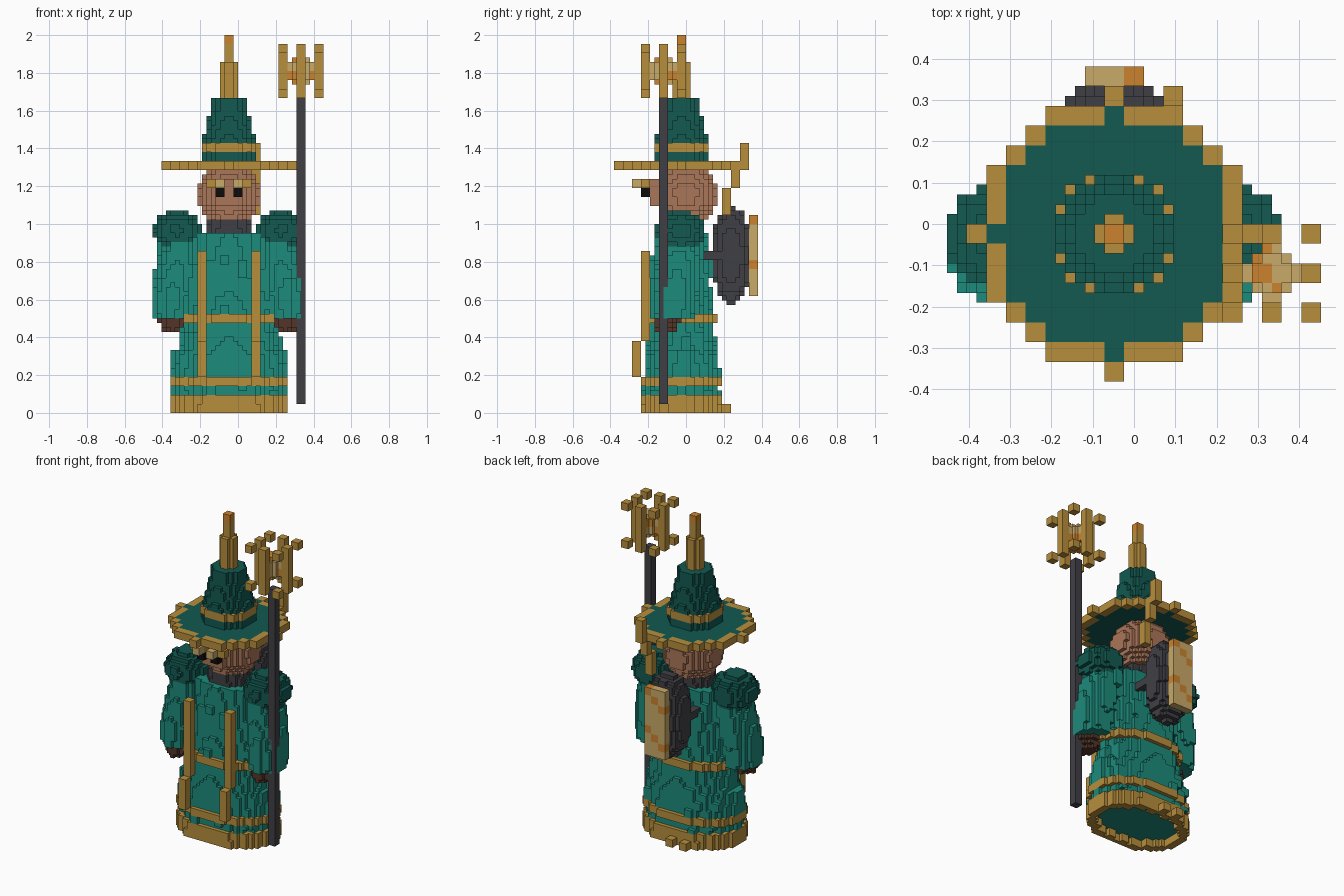
import bpy, math, random

if "Cube" in bpy.data.objects:
    bpy.data.objects.remove(bpy.data.objects["Cube"])

random.seed(4)
V = 2 / 42            # full voxel
H = V / 2             # half voxel, used for the rounded parts
CX, CY = -V, -H       # axis of the figure


def srgb(r, g, b):
    return tuple((c / 255) ** 2.2 for c in (r, g, b)) + (1,)


COLORS = {
    "teal": srgb(34, 138, 122), "dark_teal": srgb(25, 90, 82), "gold": srgb(182, 141, 62),
    "tan": srgb(200, 168, 104), "orange": srgb(202, 130, 50), "skin": srgb(170, 117, 90),
    "brown": srgb(84, 56, 46), "grey": srgb(66, 66, 71), "black": srgb(20, 20, 20)}
MATS = {}
for key, col in COLORS.items():
    MATS[key] = bpy.data.materials.new(key)
    MATS[key].diffuse_color = col

SIDES = {
    (1, 0, 0): ((1, 0, 0), (1, 1, 0), (1, 1, 1), (1, 0, 1)),
    (-1, 0, 0): ((0, 0, 0), (0, 0, 1), (0, 1, 1), (0, 1, 0)),
    (0, 1, 0): ((0, 1, 0), (0, 1, 1), (1, 1, 1), (1, 1, 0)),
    (0, -1, 0): ((0, 0, 0), (1, 0, 0), (1, 0, 1), (0, 0, 1)),
    (0, 0, 1): ((0, 0, 1), (1, 0, 1), (1, 1, 1), (0, 1, 1)),
    (0, 0, -1): ((0, 0, 0), (0, 1, 0), (1, 1, 0), (1, 0, 0))}


def skin_cells(name, color, cells, size=H, origin=(0, 0, 0)):
    """Mesh the exposed faces of a set of integer cells."""
    verts, faces = {}, []
    for c in cells:
        for n, quad in SIDES.items():
            if (c[0] + n[0], c[1] + n[1], c[2] + n[2]) in cells:
                continue
            faces.append([verts.setdefault((c[0] + q[0], c[1] + q[1], c[2] + q[2]), len(verts))
                          for q in quad])
    me = bpy.data.meshes.new(name)
    me.from_pydata([tuple(p[a] * size + origin[a] for a in range(3)) for p in verts], [], faces)
    me.materials.append(MATS[color])
    ob = bpy.data.objects.new(name, me)
    bpy.context.collection.objects.link(ob)
    return ob


def block(i0, i1, j0, j1, k0, k1):
    return {(i, j, k) for i in range(i0, i1 + 1) for j in range(j0, j1 + 1) for k in range(k0, k1 + 1)}


def blocks(name, color, cells):
    return skin_cells(name, color, cells, V, (-9.5 * V, -8 * V, 0))


def fill(inside):
    """Half voxel cells whose centre passes the test."""
    return {(i, j, k) for i in range(-20, 21) for j in range(-17, 18) for k in range(84)
            if inside((i + .5) * H, (j + .5) * H, (k + .5) * H)}


def ball(cx, cy, cz, rx, ry, rz):
    return fill(lambda x, y, z: ((x - cx) / rx) ** 2 + ((y - cy) / ry) ** 2 + ((z - cz) / rz) ** 2 < 1)


def ring(z0, z1, rx, ry, inner):
    """Elliptical band around the figure, heights in voxels."""
    return fill(lambda x, y, z: z0 * V < z < z1 * V and
                inner < math.hypot((x - CX) / rx, (y - CY) / ry) < 1)


def loft(profile):
    """Stacked ellipses, rows of (z, cx, cy, rx, ry)."""
    def inside(x, y, z):
        for a, b in zip(profile, profile[1:]):
            if a[0] <= z < b[0]:
                t = (z - a[0]) / (b[0] - a[0])
                cx, cy, rx, ry = (a[n] + (b[n] - a[n]) * t for n in range(1, 5))
                return ((x - cx) / rx) ** 2 + ((y - cy) / ry) ** 2 < 1
        return False
    return fill(inside)


def bumps(cells, count):
    """Scatter small raised folds on the sides of a cell set."""
    rim = sorted(c for c in cells if any((c[0] + a, c[1] + b, c[2]) not in cells
                                         for a, b in ((1, 0), (-1, 0), (0, 1), (0, -1))))
    out = set(cells)
    for c in random.sample(rim, count):
        n = next(d for d in ((0, 1), (0, -1), (1, 0), (-1, 0)) if (c[0] + d[0], c[1] + d[1], c[2]) not in cells)
        for dk in range(random.randint(2, 5)):
            for w in range(2):
                p = (c[0] + w * abs(n[1]), c[1] + w * abs(n[0]), c[2] - dk)
                if p in cells and p[2] // 2 not in (0, 1, 3, 10):
                    out.add((p[0] + n[0], p[1] + n[1], p[2]))
    return out


# Robe with gold hem and two bands
hem = ring(0, 2, .318, .225, .85)
low = ring(3, 4, .316, .218, .8)
belt = ring(10, 11, .275, .192, .75)
robe = loft([(.048, CX, CY, .295, .2), (.2, CX, CY, .305, .2), (.333, CX, CY, .3, .19), (.334, CX, CY, .27, .185),
             (.43, CX, CY, .255, .175), (.7, CX, CY, .225, .15), (.96, CX, CY, .2, .13)])
skin_cells("robe", "teal", bumps(robe, 45) - hem - low - belt)
skin_cells("hem", "gold", hem)
skin_cells("lower_band", "gold", low)
skin_cells("belt", "gold", belt)
blocks("hem_studs", "gold", {(i, j, 0) for i in range(2, 15) for j in range(3, 12) if (i + j) % 2 == 0 and
                             .93 < math.hypot((i - 8) / 6.4, (j - 7) / 4.3) < 1.12} | {(8, 12, 0), (6, 12, 0)})
for side, i in (("left", 5), ("right", 11)):
    blocks(side + "_trim", "gold", block(i, i, 3, 3, 8, 17) | block(i, i, 2, 2, 4, 7))

# Arms: shoulders, sleeves, hands
for side, s in (("left", -1), ("right", 1)):
    shoulder = ball(CX + s * .275, -.03, .965, .13, .13, .108)
    skin_cells(side + "_shoulder", "dark_teal", shoulder)
    sleeve = loft([(.5, CX + s * .305, -.07, .098, .11), (.62, CX + s * .3, -.065, .108, .125),
                   (.75, CX + s * .285, -.045, .11, .12), (.95, CX + s * .255, -.03, .095, .1)])
    skin_cells(side + "_sleeve", "teal", bumps(sleeve, 4) - shoulder)
    skin_cells(side + "_hand", "brown", loft([(.43, CX + s * .3, -.11, .045, .045), (.475, CX + s * .3, -.1, .065, .065),
                                              (.525, CX + s * .3, -.08, .085, .09)]))

# Collar and head
skin_cells("collar", "grey", loft([(.94, CX, CY, .125, .1), (1.02, CX, CY, .115, .09)]))
skin_cells("head", "skin", ball(CX, 0, 1.16, .168, .168, .17))
blocks("nose", "skin", block(7, 9, 4, 4, 23, 25))
blocks("eyes", "black", {(7, 3, 24), (9, 3, 24)})
blocks("brows", "gold", block(6, 7, 3, 3, 25, 25) | block(9, 10, 3, 3, 25, 25))
blocks("brow_tips", "tan", {(7, 2, 25), (9, 2, 25)})

# Hat: brim disc with gold rim, cone, band, finial and side ribbon
disc = {(i, j): (i - 8) ** 2 + (j - 7) ** 2 for i in range(19) for j in range(16)}
blocks("hat_brim", "dark_teal", {(i, j, 27) for (i, j), d in disc.items() if d <= 36})
blocks("hat_rim", "gold", {(i, j, 27) for (i, j), d in disc.items() if 36 < d <= 49})
band = ring(29, 30, .155, .155, .7)
cone = loft([(1.333, CX, CY, .148, .148), (1.45, CX, CY, .135, .135),
             (1.56, CX, CY, .112, .112), (1.668, CX, CY, .09, .09)])
skin_cells("hat_cone", "dark_teal", cone - band)
skin_cells("hat_band", "gold", band)
skin_cells("hat_finial", "gold", ring(35, 39, .045, .045, -1))
blocks("hat_spike", "gold", block(8, 8, 7, 7, 39, 40))
blocks("hat_spike_tip", "orange", {(8, 7, 41)})
blocks("hat_ribbon", "gold", block(11, 11, 12, 12, 22, 24) | block(11, 11, 13, 13, 25, 27) | block(11, 11, 14, 14, 27, 29))

# Backpack with a patterned back panel
pack = fill(lambda x, y, z: abs((x - CX) / .12) ** 2.6 + abs((y - .24) / .1) ** 2.6 + abs((z - .835) / .255) ** 2.2 < 1)
skin_cells("backpack", "grey", pack)
blocks("backpack_strap", "grey", block(6, 6, 10, 11, 17, 17) | block(10, 10, 10, 11, 17, 17))
panel = block(7, 9, 15, 15, 13, 21)
spots = {c for c in panel if (c[0] * 2 + c[2] * 3) % 5 == 1}
blocks("back_panel", "tan", panel - spots)
blocks("back_panel_spots", "orange", spots)

# Staff with a cage-like head
blocks("staff", "grey", block(16, 16, 5, 5, 1, 34))
bars = set()
for a, b in ((2, 0), (-2, 0), (0, 2), (0, -2)):
    bars |= block(16 + a, 16 + a, 5 + b, 5 + b, 35, 40)
blocks("staff_cage_bars", "gold", bars)
blocks("staff_cage_corners", "gold", {(16 + a, 5 + b, k) for a in (-2, 2) for b in (-2, 2) for k in (35, 40)})
core = ball(7 * V, -2.5 * V, 38 * V, .07, .07, .085)
heart = {c for c in core if (c[0] // 2 + c[1] // 2 + c[2] // 2) % 3 == 0}
skin_cells("staff_core", "tan", core - heart)
skin_cells("staff_core_glow", "orange", heart)

for m in bpy.data.materials:
    if m.users and not m.is_grease_pencil:
        m.use_nodes = True
        m.node_tree.nodes["Principled BSDF"].inputs["Base Color"].default_value = m.diffuse_color
